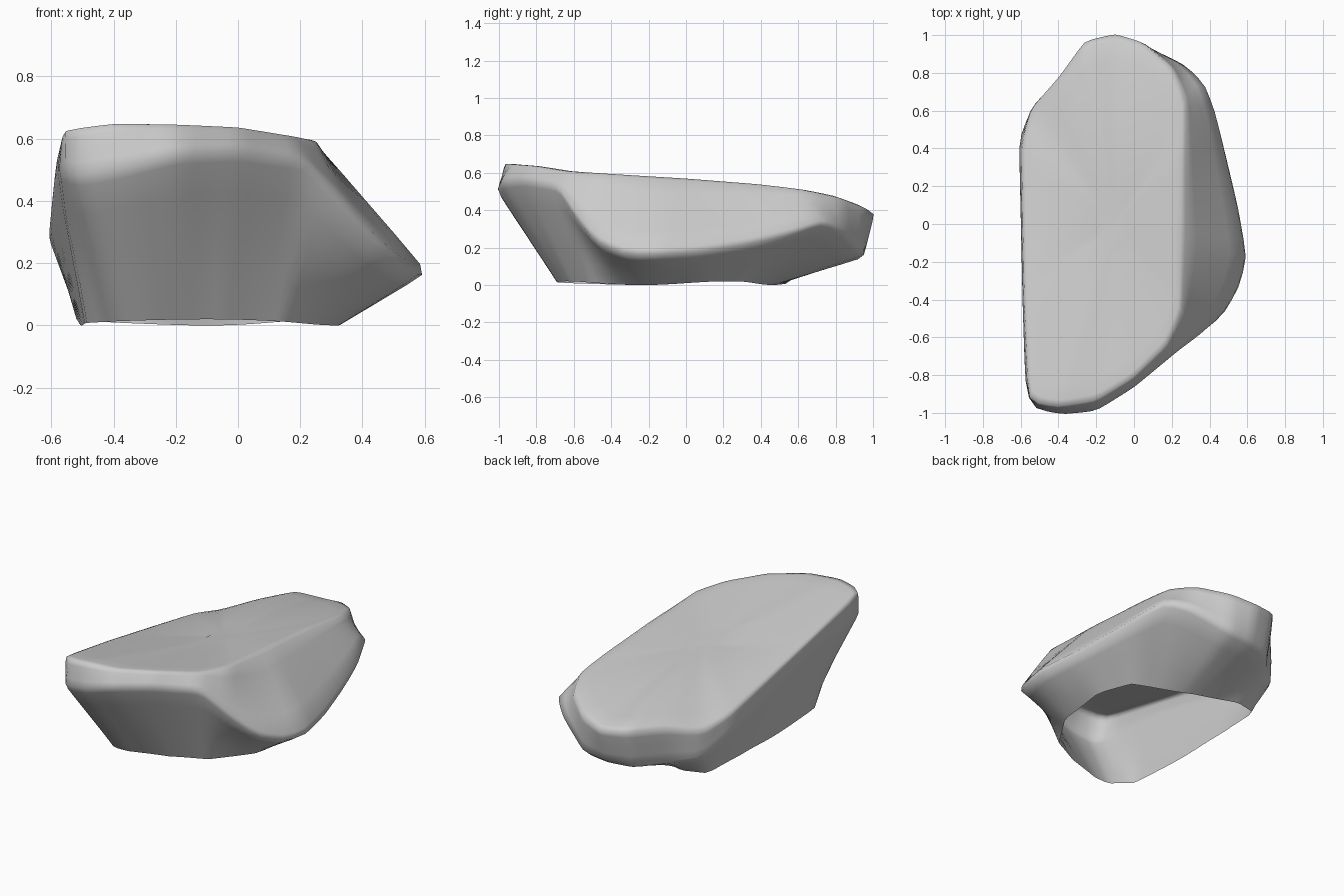
import bpy, bmesh, math
from mathutils import Vector

if "Cube" in bpy.data.objects:
    bpy.data.objects.remove(bpy.data.objects["Cube"], do_unlink=True)

COLUMNS = 88
CENTRE = Vector((-.1, 0, 0))
MIDDLE_HEIGHT = .52

# Open foot of the rock, counter-clockwise
foot = [(-.49, -.58), (-.38, -.69), (-.28, -.69), (-.05, -.62), (.15, -.51), (.32, -.25),
        (.345, .08), (.26, .29), (-.08, .46), (-.35, .54), (-.5, .5), (-.52, .2), (-.5, -.3)]

# Ridge where the flanks start to lean inward to the foot
belt = [(-.575, -.89, .5), (-.535, -.98, .47), (-.38, -1.013, .5), (-.2, -.995, .55),
        (0, -.87, .56), (.22, -.69, .53), (.35, -.6, .38), (.485, -.495, .24),
        (.58, -.33, .17), (.615, -.18, .17), (.572, .06, .185), (.505, .35, .23),
        (.445, .6, .29), (.385, .75, .34), (.28, .845, .29), (.05, .95, .16),
        (-.1, .95, .145), (-.26, .91, .14), (-.41, .72, .14), (-.54, .62, .16),
        (-.61, .45, .27), (-.6, 0, .37), (-.59, -.45, .47)]

# Edge of the tilted top, lowest at the back right corner
rim = [(-.56, -.945, .635), (-.4, -.97, .655), (-.2, -.935, .65), (0, -.81, .64),
       (.17, -.64, .612), (.25, -.46, .6), (.26, 0, .572), (.265, .4, .54),
       (.27, .65, .51), (.21, .82, .475), (.05, .965, .42), (-.1, 1.012, .385),
       (-.26, .975, .4), (-.4, .78, .385), (-.55, .61, .34), (-.597, .42, .38),
       (-.59, 0, .46), (-.58, -.45, .545)]


def by_angle(points, angle):
    """Point where a ray from the centre crosses a closed outline."""
    ray = Vector((math.cos(angle), math.sin(angle)))
    for i, p in enumerate(points):
        a = Vector(p).to_3d() - CENTRE
        b = Vector(points[(i + 1) % len(points)]).to_3d() - CENTRE
        side_a = ray.x * a.y - ray.y * a.x
        side_b = ray.x * b.y - ray.y * b.x
        if side_a <= 0 < side_b:
            hit = a.lerp(b, side_a / (side_a - side_b))
            if hit.xy.dot(ray) > 0:
                return hit + CENTRE
    raise ValueError("outline is not closed")


def column(angle):
    """Points of one vertical strip, from the foot to near the middle of the top."""
    low = by_angle(foot, angle)
    low.z = .01 + .01 * math.sin(3 * angle)
    mid = by_angle(belt, angle)
    high = by_angle(rim, angle)
    strip = [low.lerp(mid, t) for t in (0, .25, .5, .75, .96)]
    strip += [mid.lerp(high, t) for t in (.04, .3, .55, .8, .98)]
    # The top rises evenly to the front and rolls over toward the low edges
    rise = high.z - MIDDLE_HEIGHT
    power = 1.1 if rise > 0 else 1.8
    for t in (.97, .88, .72, .5, .3, .12):
        p = CENTRE.lerp(high, t)
        p.z = MIDDLE_HEIGHT + rise * t ** power
        strip.append(p)
    return strip


# Equal steps along a stretched circle keep the strips even on the long shape
angles = []
for i in range(COLUMNS):
    turn = math.tau * i / COLUMNS
    angles.append(math.atan2(1.75 * math.sin(turn), math.cos(turn)))

# Skin the strips
bm = bmesh.new()
grid = [[bm.verts.new(p) for p in column(a)] for a in angles]
for i, strip in enumerate(grid):
    following = grid[(i + 1) % COLUMNS]
    for j in range(len(strip) - 1):
        bm.faces.new((strip[j], following[j], following[j + 1], strip[j + 1]))
bm.faces.new([strip[-1] for strip in grid])

# Soften the worn edges, leaving the open foot in place
worn = [v for v in bm.verts if not v.is_boundary]
bmesh.ops.smooth_vert(bm, verts=worn, factor=.5,
                      use_axis_x=True, use_axis_y=True, use_axis_z=True)

mesh = bpy.data.meshes.new("rock")
bm.to_mesh(mesh)
bm.free()
rock = bpy.data.objects.new("rock", mesh)
bpy.context.collection.objects.link(rock)

# Plain stone colour
stone = bpy.data.materials.new("grey stone")
stone.use_nodes = True
grey = (.6, .6, .6, 1)
stone.diffuse_color = grey
stone.node_tree.nodes["Principled BSDF"].inputs["Base Color"].default_value = grey
mesh.materials.append(stone)

# Smooth worn surface
bpy.context.view_layer.objects.active = rock
rock.select_set(True)
bpy.ops.object.shade_smooth_by_angle(angle=math.radians(75))
